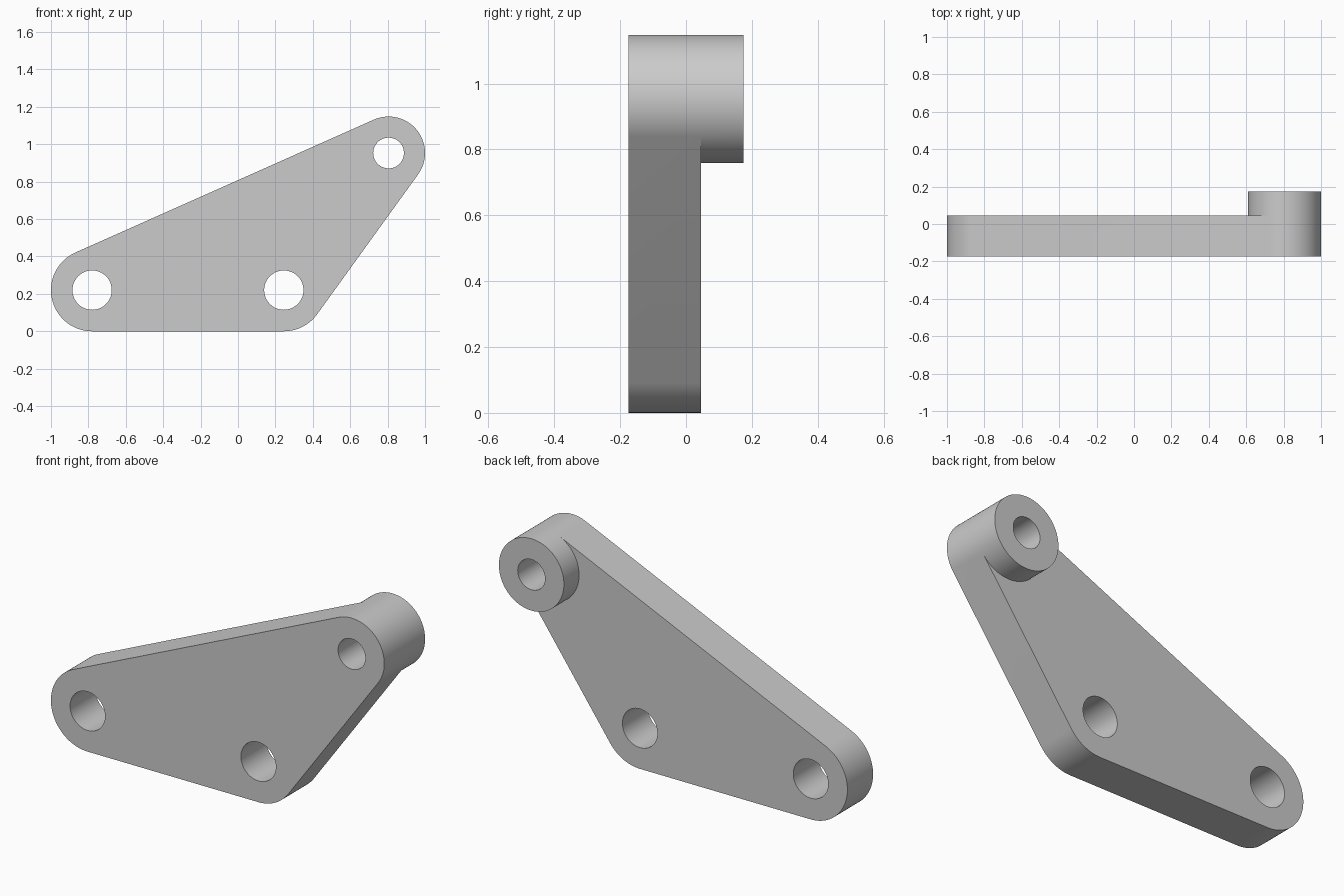
import bpy, bmesh, math

cube = bpy.data.objects.get("Cube")
if cube:
    bpy.data.objects.remove(cube, do_unlink=True)

FRONT, BACK, BOSS_BACK = -0.175, 0.045, 0.175
# Corner discs in counter-clockwise order: x, z, outer radius, hole radius
DISCS = [(-0.78, 0.22, 0.22, 0.105),
         (0.245, 0.22, 0.22, 0.105),
         (0.805, 0.953, 0.195, 0.082)]
TAU = 2 * math.pi


def arc(disc, a0, a1, radius=None):
    """Points on a disc from angle a0 to a1, both ends included."""
    x, z, r = disc[:3]
    r = radius or r
    n = max(4, math.ceil(abs(a1 - a0) / TAU * 96))
    return [(x + r * math.cos(a0 + (a1 - a0) * i / n),
             z + r * math.sin(a0 + (a1 - a0) * i / n)) for i in range(n + 1)]


def hole(disc):
    return arc(disc, 0, TAU, disc[3])[:-1]


def tangent_angle(p, q):
    """Direction of the outer contact points of the tangent from p to q."""
    dx, dz = q[0] - p[0], q[1] - p[1]
    return math.atan2(dz, dx) - math.acos((p[2] - q[2]) / math.hypot(dx, dz))


def wall(bm, points, y0, y1):
    """Closed wall running between two depths."""
    a, b = ([bm.verts.new((x, y, z)) for x, z in points] for y in (y0, y1))
    for i in range(len(points)):
        j = (i + 1) % len(points)
        bm.faces.new((a[i], a[j], b[j], b[i]))


def cap(bm, loops, y):
    """Flat face bounded by an outer loop and any holes."""
    edges = []
    for points in loops:
        v = [bm.verts.new((x, y, z)) for x, z in points]
        edges += [bm.edges.new((v[i - 1], v[i])) for i in range(len(v))]
    bmesh.ops.triangle_fill(bm, edges=edges, use_beauty=True, normal=(0, 1, 0))


# Rounded triangular outline, and the circle of the boss at its upper corner
arcs = []
for i, d in enumerate(DISCS):
    start = tangent_angle(DISCS[i - 1], d)
    end = tangent_angle(d, DISCS[(i + 1) % 3])
    if end < start:
        end += TAU
    arcs.append(arc(d, start, end))
boss_inner = arc(DISCS[2], end, start + TAU)
outline = arcs[0] + arcs[1] + arcs[2]
boss_circle = arcs[2] + boss_inner[1:-1]
holes = [hole(d) for d in DISCS]

bm = bmesh.new()
# Plate: front, back around the boss, and rim
cap(bm, [outline] + holes, FRONT)
cap(bm, [arcs[0] + arcs[1] + boss_inner[::-1]] + holes[:2], BACK)
wall(bm, outline, FRONT, BACK)
# Boss: rim and end ring
wall(bm, boss_circle, BACK, BOSS_BACK)
cap(bm, [boss_circle, holes[2]], BOSS_BACK)
# Bores
for points, y in zip(holes, (BACK, BACK, BOSS_BACK)):
    wall(bm, points, FRONT, y)
bmesh.ops.remove_doubles(bm, verts=bm.verts[:], dist=1e-5)
bmesh.ops.recalc_face_normals(bm, faces=bm.faces[:])

mesh = bpy.data.meshes.new("lever_plate")
bm.to_mesh(mesh)
bm.free()
plate = bpy.data.objects.new("lever_plate", mesh)
bpy.context.collection.objects.link(plate)

# Plain grey finish
grey = bpy.data.materials.new("light grey")
grey.use_nodes = True
grey.diffuse_color = (0.6, 0.6, 0.6, 1)
grey.node_tree.nodes["Principled BSDF"].inputs["Base Color"].default_value = (0.6, 0.6, 0.6, 1)
mesh.materials.append(grey)

bpy.ops.object.select_all(action='DESELECT')
plate.select_set(True)
bpy.context.view_layer.objects.active = plate
bpy.ops.object.shade_smooth_by_angle(angle=math.radians(30))
